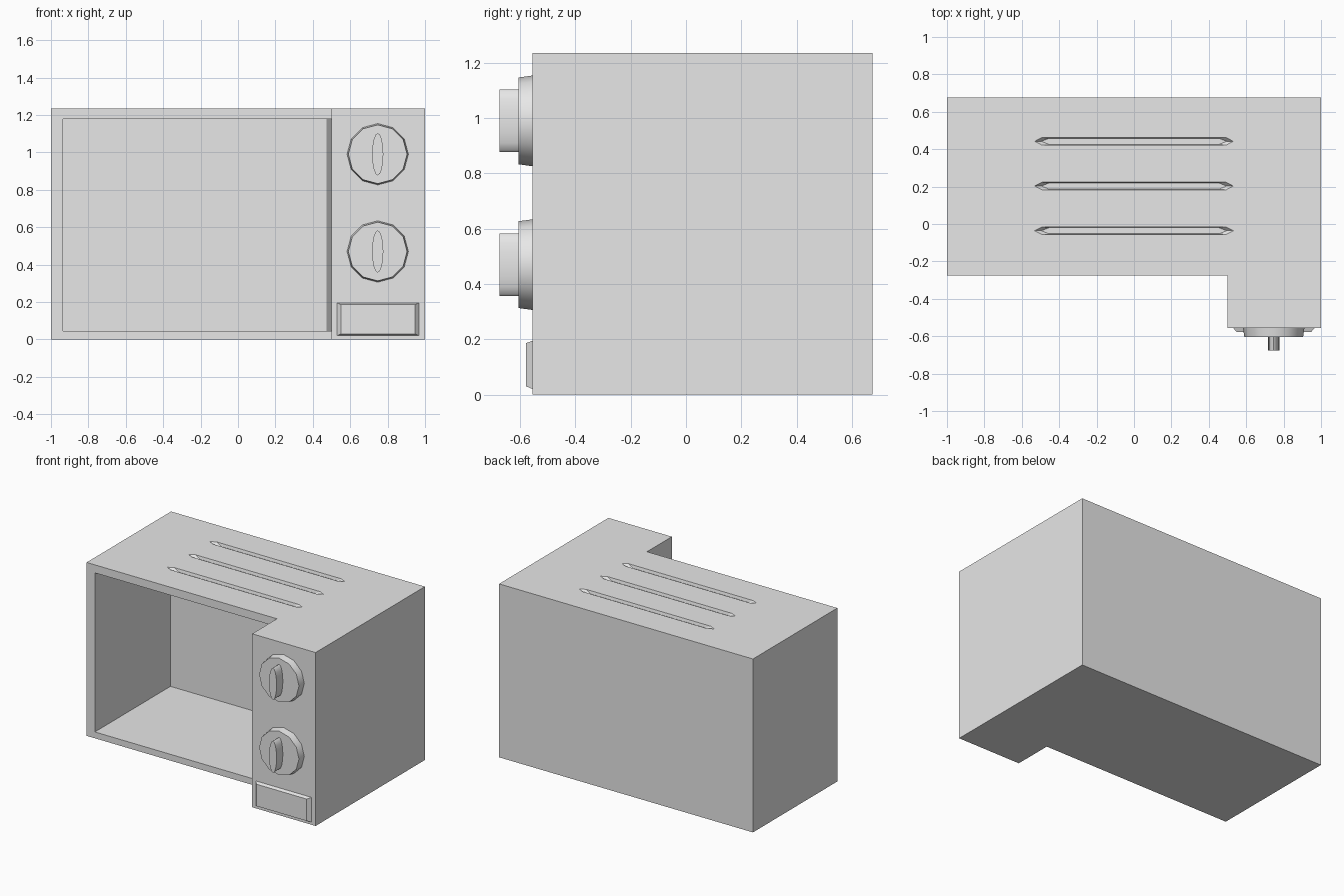
import bpy, bmesh, math

if "Cube" in bpy.data.objects:
    bpy.data.objects.remove(bpy.data.objects["Cube"], do_unlink=True)

grey = bpy.data.materials.new("light_grey")
grey.use_nodes = True
GREY = (0.8, 0.8, 0.8, 1)
grey.diffuse_color = GREY
grey.node_tree.nodes["Principled BSDF"].inputs["Base Color"].default_value = GREY


def loft(name, start, end):
    """Closed solid between two matching outlines."""
    bm = bmesh.new()
    a = [bm.verts.new(p) for p in start]
    b = [bm.verts.new(p) for p in end]
    bm.faces.new(a)
    bm.faces.new(b)
    for i in range(len(a)):
        j = (i + 1) % len(a)
        bm.faces.new((a[i], a[j], b[j], b[i]))
    bmesh.ops.recalc_face_normals(bm, faces=bm.faces)
    mesh = bpy.data.meshes.new(name)
    bm.to_mesh(mesh)
    bm.free()
    obj = bpy.data.objects.new(name, mesh)
    bpy.context.collection.objects.link(obj)
    mesh.materials.append(grey)
    return obj


def rect(x0, x1, z0, z1, y):
    return [(x0, y, z0), (x1, y, z0), (x1, y, z1), (x0, y, z1)]


def oval(cx, cz, rx, rz, y, sides):
    steps = [math.tau * i / sides for i in range(sides)]
    return [(cx + rx * math.cos(t), y, cz + rz * math.sin(t)) for t in steps]


def slot(y, tip, half, z):
    s = tip - 0.04
    plan = [(-tip, 0), (-s, -half), (s, -half), (tip, 0), (s, half), (-s, half)]
    return [(x, y + dy, z) for x, dy in plan]


def smooth(obj):
    bpy.ops.object.select_all(action="DESELECT")
    obj.select_set(True)
    bpy.context.view_layer.objects.active = obj
    bpy.ops.object.shade_smooth_by_angle(angle=math.radians(40))


def cut(obj, cutter):
    mod = obj.modifiers.new(cutter.name, "BOOLEAN")
    mod.operation = "DIFFERENCE"
    mod.solver = "EXACT"
    mod.object = cutter
    cutter.hide_render = True
    cutter.hide_viewport = True
    cutter.display_type = "WIRE"


# L-shaped casing with the control column standing forward
TOP, BACK, DOOR, PANEL = 1.235, 0.675, -0.275, -0.555
plan = [(-1, DOOR), (0.5, DOOR), (0.5, PANEL), (1, PANEL), (1, BACK), (-1, BACK)]
casing = loft("casing", [(x, y, 0) for x, y in plan], [(x, y, TOP) for x, y in plan])

# Open oven chamber, its right wall narrowing towards the back
cut(casing, loft("chamber_cutter",
                 rect(-0.935, 0.5, 0.045, 1.178, DOOR - 0.02),
                 rect(-0.935, 0.472, 0.045, 1.178, 0.575)))

# Three shallow vent slots in the roof
for i, y in enumerate((-0.036, 0.203, 0.442)):
    cut(casing, loft(f"vent_cutter_{i + 1}",
                     slot(y, 0.533, 0.021, TOP + 0.001),
                     slot(y, 0.495, 0.016, TOP - 0.02)))

# Two dials with oval grips
for label, z in (("upper", 0.99), ("lower", 0.47)):
    smooth(loft(f"{label}_dial", oval(0.747, z, 0.164, 0.164, PANEL, 12),
                oval(0.747, z, 0.157, 0.157, -0.605, 12)))
    smooth(loft(f"{label}_dial_grip", oval(0.747, z, 0.03, 0.113, -0.605, 16),
                oval(0.747, z, 0.03, 0.113, -0.675, 16)))

# Bevelled push plate below the dials
loft("push_plate", rect(0.529, 0.968, 0.02, 0.195, PANEL),
     rect(0.55, 0.946, 0.03, 0.186, -0.578))
